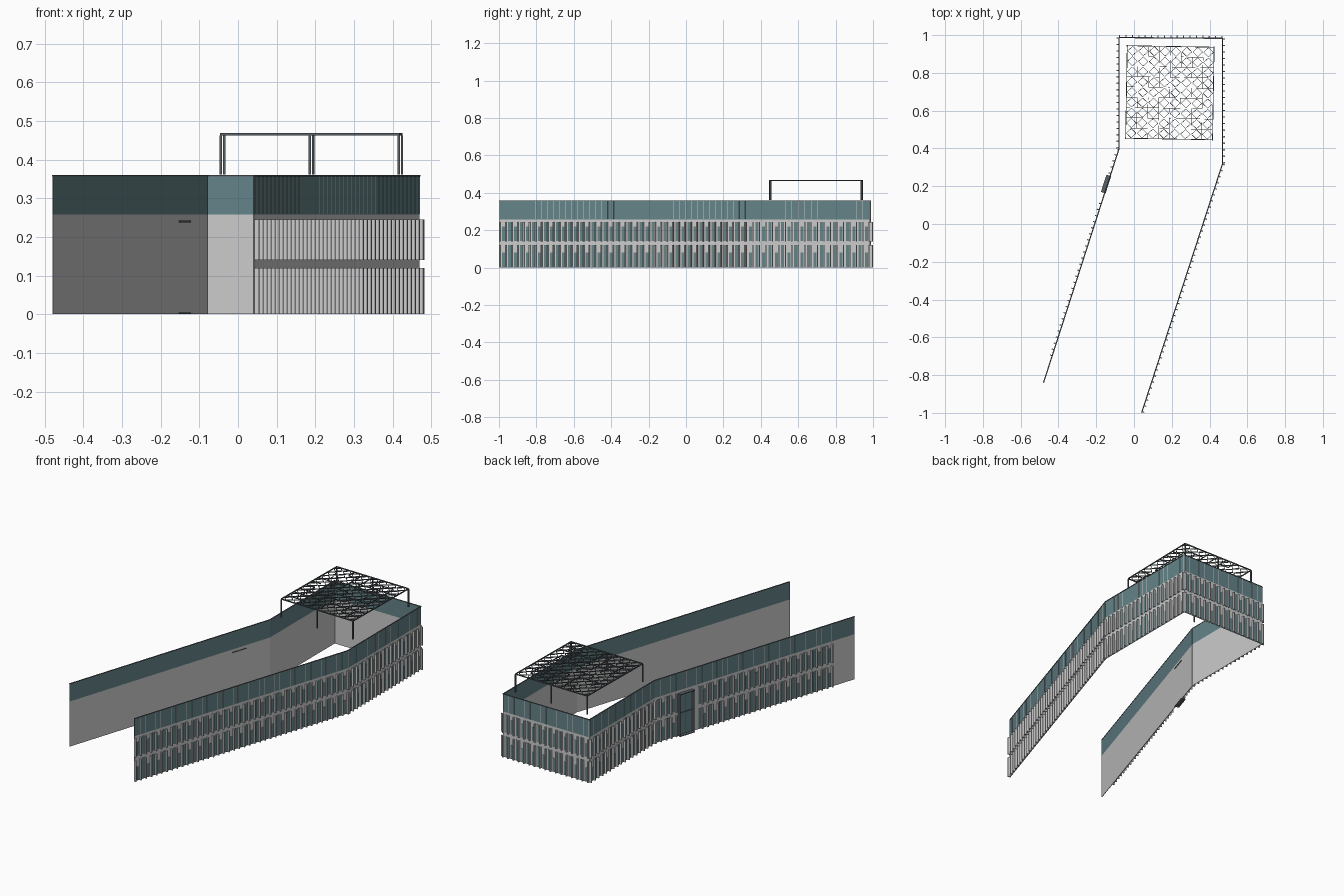
import bpy, bmesh, math, random
from mathutils import Vector

if "Cube" in bpy.data.objects:
    bpy.data.objects.remove(bpy.data.objects["Cube"])

random.seed(4)


def material(name, color):
    m = bpy.data.materials.new(name)
    m.diffuse_color = color
    m.use_nodes = True
    m.node_tree.nodes["Principled BSDF"].inputs["Base Color"].default_value = m.diffuse_color
    return m


TEAL = material("teal_glass", (0.13, 0.23, 0.25, 1))
DARK = material("dark_metal", (0.10, 0.12, 0.13, 1))


def box(bm, o, u, s, t, z):
    """Box along direction u from o: s along, t to the left (outward), z height."""
    n = Vector((-u.y, u.x))
    rings = []
    for h in z:
        rings.append([bm.verts.new((*(o + u * a + n * b), h))
                      for a, b in ((s[0], t[0]), (s[1], t[0]), (s[1], t[1]), (s[0], t[1]))])
    lo, hi = rings
    bm.faces.new(lo[::-1])
    bm.faces.new(hi)
    for i in range(4):
        j = (i + 1) % 4
        bm.faces.new((lo[i], lo[j], hi[j], hi[i]))


def bar(bm, p, q, w, z):
    d = q - p
    box(bm, p, d.normalized(), (0, d.length), (-w / 2, w / 2), z)


def finish(bm, name, mat=None):
    bmesh.ops.recalc_face_normals(bm, faces=bm.faces)
    me = bpy.data.meshes.new(name)
    bm.to_mesh(me)
    bm.free()
    ob = bpy.data.objects.new(name, me)
    if mat:
        me.materials.append(mat)
    bpy.context.collection.objects.link(ob)
    return ob


# plan of the facade, open at the front
plan = [Vector(p) for p in ((-0.48, -0.84), (-0.08, 0.40), (-0.08, 0.988),
                            (0.47, 0.984), (0.47, 0.32), (0.042, -0.998))]
DOOR = (1.055, 1.15)
FLOORS = ((0.0, 0.12), (0.14, 0.245))

walls, parapet, caps, fins, glass, mullions = (bmesh.new() for _ in range(6))
for k in range(5):
    o, d = plan[k], plan[k + 1] - plan[k]
    L, u = d.length, d.normalized()
    # wall, glazed parapet and slim coping
    box(walls, o, u, (0, L), (-0.003, 0), (0, 0.258))
    box(parapet, o, u, (0, L), (-0.003, 0), (0.258, 0.356))
    box(caps, o, u, (0, L), (-0.004, 0.002), (0.356, 0.36))
    # fins and windows on both floors
    start = 0.15 if k == 0 else 0.004
    count = round((L - start) / 0.034)
    pitch = (L - 0.004 - start) / count
    for i in range(count + 1):
        s = start + i * pitch
        box(mullions, o, u, (s - 0.0007, s + 0.0007), (0, 0.0008), (0.26, 0.356))
        in_door = k == 0 and DOOR[0] - 0.03 < s < DOOR[1] + 0.003
        if in_door:
            continue
        for z0, z1 in FLOORS:
            box(fins, o, u, (s - 0.003, s + 0.003), (0, 0.012), (z0, z1))
            if i < count:
                top = z1 if i % 2 else z0 + 0.08
                box(glass, o, u, (s + 0.006, s + 0.022), (0, 0.001), (z0 + 0.002, top))

finish(walls, "facade_walls")
finish(parapet, "parapet", TEAL)
finish(caps, "parapet_coping", DARK)
finish(fins, "facade_fins")
finish(glass, "windows", TEAL)
finish(mullions, "parapet_mullions")

# entrance on the left wing: glass leaf, frame, canopy and step
o, u = plan[0], (plan[1] - plan[0]).normalized()
a, b = DOOR
mid = (a + b) / 2
leaf, frame = bmesh.new(), bmesh.new()
box(leaf, o, u, (a, b), (0, 0.003), (0.004, 0.238))
for s in (a, mid - 0.002, b - 0.004):
    box(frame, o, u, (s, s + 0.004), (0, 0.018 if s != mid - 0.002 else 0.006), (0, 0.238))
box(frame, o, u, (a, b), (0, 0.006), (0.125, 0.13))
for z in ((0.238, 0.242), (0, 0.004)):
    box(frame, o, u, (a, b), (-0.006, 0.02), z)
finish(leaf, "entrance_glass", TEAL)
finish(frame, "entrance_frame", DARK)

# roof pergola, turned slightly against the walls
ang = math.radians(-1)
C, U = Vector((0.19, 0.695)), Vector((math.cos(ang), math.sin(ang)))
V = Vector((-U.y, U.x))
NX, NY, HX, HY = 8, 9, 0.23, 0.245
PX, PY = 2 * HX / NX, 2 * HY / NY


def node(i, j):
    return C + U * (i * PX - HX) + V * (j * PY - HY)


Z = (0.463, 0.469)
rim, lattice, legs = bmesh.new(), bmesh.new(), bmesh.new()
corners = [node(0, 0), node(NX, 0), node(NX, NY), node(0, NY)]
for i in range(4):
    bar(rim, corners[i], corners[(i + 1) % 4], 0.004, Z)
for i in range(NX):
    for j in range(NY):
        # diamond in each cell, with some cell edges joining them
        r = 0.45
        c = [node(i + 0.5 + r * x, j + 0.5 + r * y) for x, y in ((1, 0), (0, 1), (-1, 0), (0, -1))]
        for m in range(4):
            bar(lattice, c[m], c[(m + 1) % 4], 0.0022, Z)
        if i and random.random() < 0.6:
            bar(lattice, node(i, j), node(i, j + 1), 0.0022, Z)
        if j and random.random() < 0.6:
            bar(lattice, node(i, j), node(i + 1, j), 0.0022, Z)
for i in (0, NX / 2, NX):
    for j in (0, NY):
        p = node(i, j)
        bar(legs, p - U * 0.003, p + U * 0.003, 0.006, (0.362, 0.463))
finish(rim, "pergola_rim", DARK)
finish(lattice, "pergola_lattice", DARK)
finish(legs, "pergola_legs", DARK)
